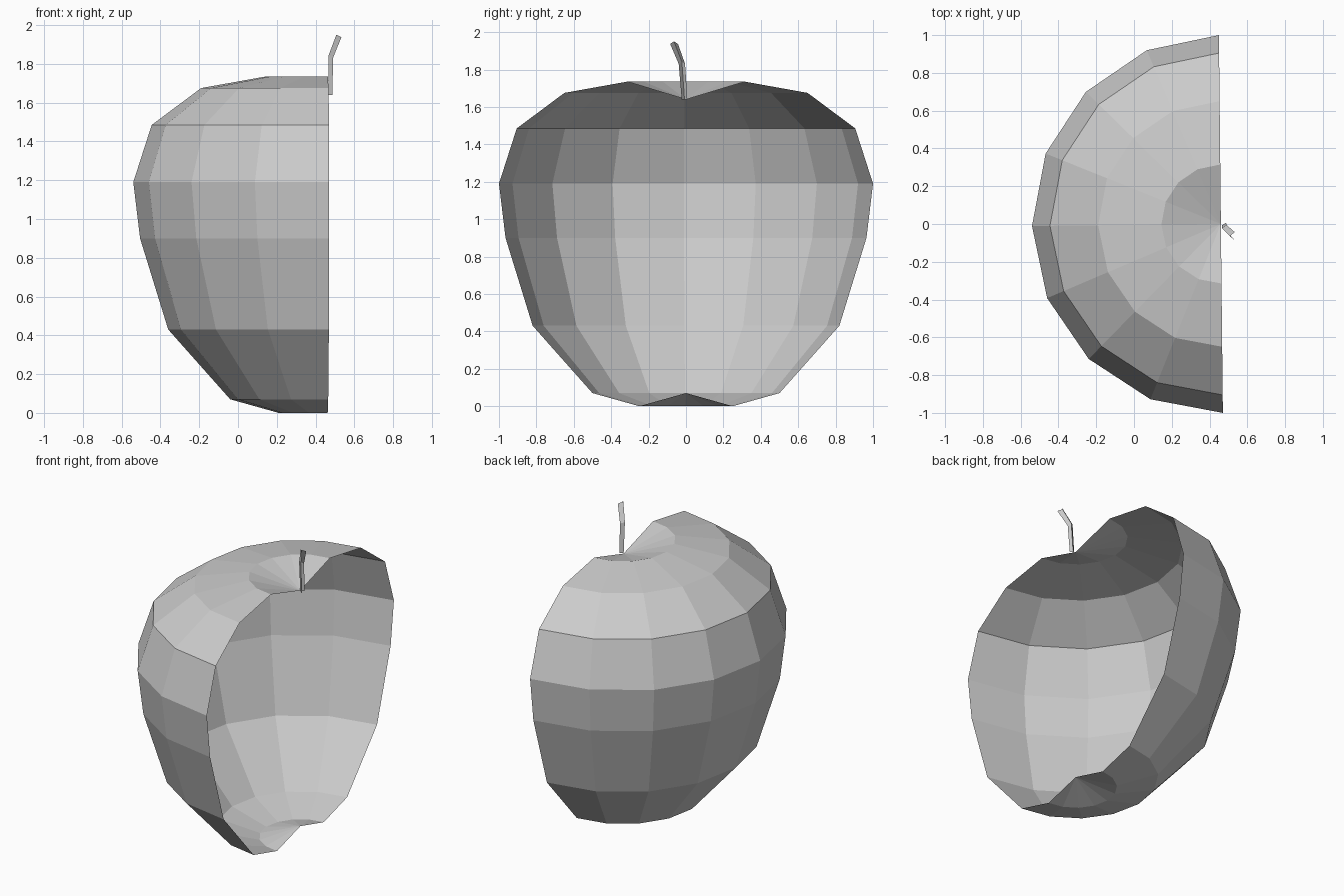
import bpy
import bmesh
from math import cos, sin, pi, radians

cube = bpy.data.objects.get("Cube")
if cube:
    bpy.data.objects.remove(cube, do_unlink=True)


def make_material(name, color):
    mat = bpy.data.materials.new(name)
    mat.use_nodes = True
    mat.diffuse_color = color
    mat.node_tree.nodes["Principled BSDF"].inputs["Base Color"].default_value = color
    return mat


def make_object(name, bm, mat):
    mesh = bpy.data.meshes.new(name)
    bm.to_mesh(mesh)
    bm.free()
    mesh.materials.append(mat)
    obj = bpy.data.objects.new(name, mesh)
    bpy.context.collection.objects.link(obj)
    return obj


def loft(bm, rows):
    """Join neighbouring rows of points with quads."""
    rows = [[bm.verts.new(p) for p in row] for row in rows]
    for low, high in zip(rows, rows[1:]):
        for i in range(len(low) - 1):
            bm.faces.new((low[i], low[i + 1], high[i + 1], high[i]))


grey = make_material("plain grey", (0.6, 0.6, 0.6, 1))

# Half apple skin: a profile (radius, height) swept through half a turn
AXIS_X = 0.46
SEGMENTS = 8
START = radians(90.6)
profile = [(0, 0.07), (0.25, 0), (0.5, 0.07), (0.82, 0.43), (0.965, 0.9),
           (1.0, 1.19), (0.905, 1.485), (0.65, 1.675), (0.315, 1.735), (0, 1.64)]
angles = [START + pi * i / SEGMENTS for i in range(SEGMENTS + 1)]
bm = bmesh.new()
loft(bm, [[(AXIS_X + r * cos(a), r * sin(a), z) for a in angles] for r, z in profile])
bmesh.ops.remove_doubles(bm, verts=bm.verts, dist=0.0001)
bmesh.ops.recalc_face_normals(bm, faces=bm.faces)
# The open shell faces away from its core
bm.faces.ensure_lookup_table()
widest = min(bm.faces, key=lambda f: f.calc_center_median().x)
if widest.normal.x > 0:
    bmesh.ops.reverse_faces(bm, faces=bm.faces)
make_object("apple_half_skin", bm, grey)

# Stem: a bent trough, open toward the cut side
# Each station: ridge x, edge x, centre y, half width, ridge z, edge z
stations = [(0.465, 0.487, -0.008, 0.015, 1.64, 1.64),
            (0.466, 0.490, -0.022, 0.017, 1.84, 1.83),
            (0.507, 0.533, -0.064, 0.021, 1.95, 1.937)]
bm = bmesh.new()
loft(bm, [[(edge, y + w, ze), (ridge, y, zr), (edge, y - w, ze)]
          for ridge, edge, y, w, zr, ze in stations])
make_object("stem", bm, grey)
